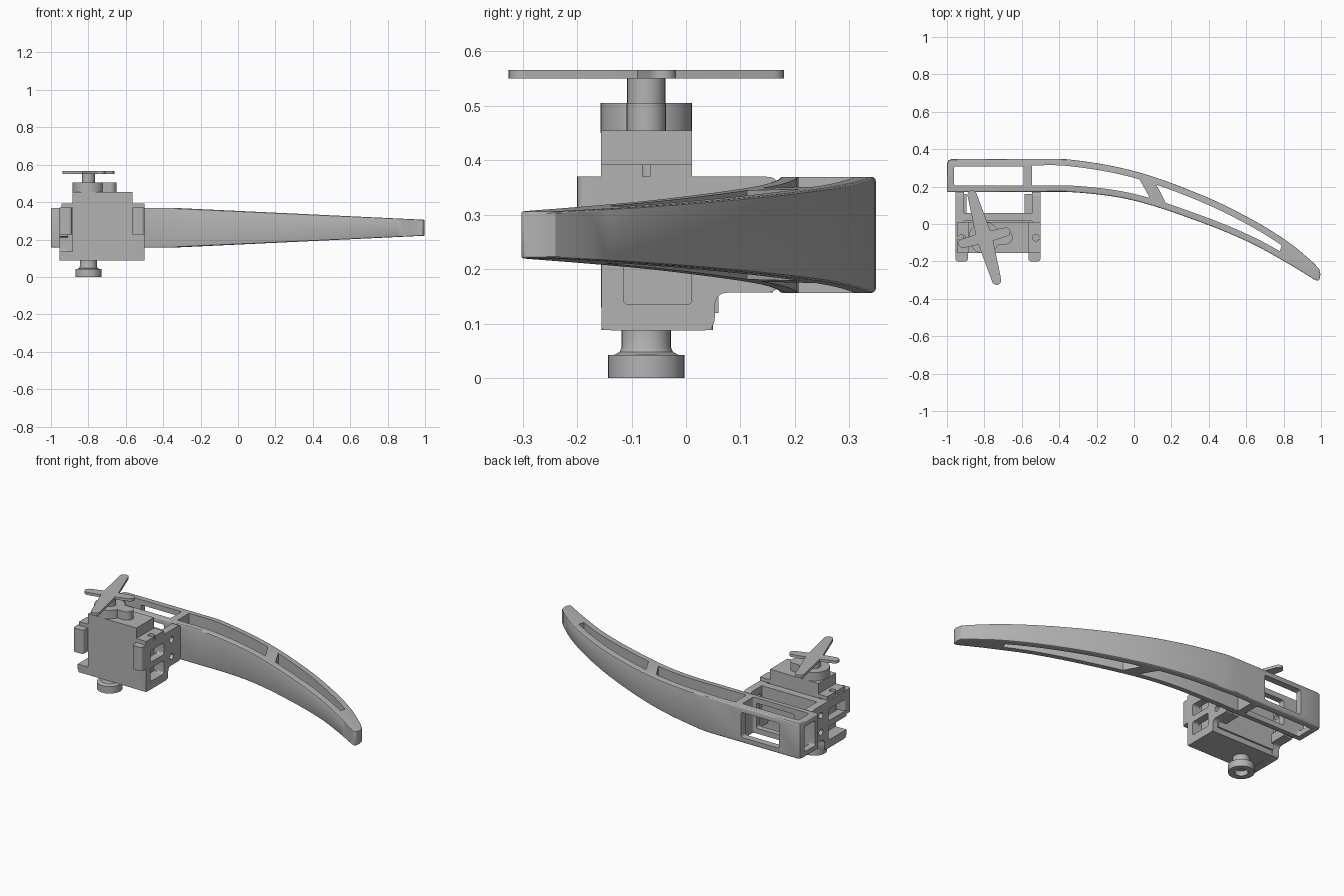
import bpy, bmesh, math
from mathutils import Vector

if "Cube" in bpy.data.objects:
    bpy.data.objects.remove(bpy.data.objects["Cube"])

mat = bpy.data.materials.new("plain_grey")
mat.use_nodes = True
mat.diffuse_color = (0.45, 0.45, 0.45, 1)
mat.node_tree.nodes["Principled BSDF"].inputs["Base Color"].default_value = mat.diffuse_color


def finish(name, bm):
    bmesh.ops.recalc_face_normals(bm, faces=bm.faces)
    me = bpy.data.meshes.new(name)
    bm.to_mesh(me)
    bm.free()
    me.materials.append(mat)
    ob = bpy.data.objects.new(name, me)
    bpy.context.collection.objects.link(ob)
    return ob


def prism(name, pts, lo, hi, axis="z", bevel=0):
    """Extrude a profile: (x, y) along z, (y, z) along x or (x, z) along y."""
    place = {"z": lambda a, b, c: (a, b, c), "x": lambda a, b, c: (c, a, b),
             "y": lambda a, b, c: (a, c, b)}[axis]
    bm = bmesh.new()
    rings = [[bm.verts.new(place(a, b, c)) for a, b in pts] for c in (lo, hi)]
    for ring in rings:
        bm.faces.new(ring)
    for i in range(len(pts)):
        j = (i + 1) % len(pts)
        bm.faces.new((rings[0][i], rings[0][j], rings[1][j], rings[1][i]))
    bmesh.ops.recalc_face_normals(bm, faces=bm.faces)
    if bevel:
        sharp = [e for e in bm.edges if e.calc_face_angle(0) > 1.0]
        bmesh.ops.bevel(bm, geom=sharp, offset=bevel, segments=3, profile=0.5, affect="EDGES")
    return finish(name, bm)


def rounded(pts, r, steps=5):
    """Round every corner of a polygon with a quadratic arc."""
    out = []
    for i, p in enumerate(pts):
        p, a, b = Vector(p), Vector(pts[i - 1]), Vector(pts[(i + 1) % len(pts)])
        s = p + (a - p).normalized() * min(r, (a - p).length * 0.45)
        e = p + (b - p).normalized() * min(r, (b - p).length * 0.45)
        for k in range(steps + 1):
            t = k / steps
            out.append(tuple(s * (1 - t) ** 2 + p * 2 * t * (1 - t) + e * t * t))
    return out


def rect(a0, a1, b0, b1, r=0.012):
    pts = [(a0, b0), (a1, b0), (a1, b1), (a0, b1)]
    return rounded(pts, r) if r else pts


def circle(a, b, r, n=32):
    return [(a + r * math.cos(math.tau * i / n), b + r * math.sin(math.tau * i / n)) for i in range(n)]


def lathe(name, x, y, profile, n=40):
    bm = bmesh.new()
    verts = [bm.verts.new((x + r, y, z)) for r, z in profile]
    for a, b in zip(verts, verts[1:]):
        bm.edges.new((a, b))
    bmesh.ops.spin(bm, geom=bm.verts[:] + bm.edges[:], cent=(x, y, 0), axis=(0, 0, 1),
                   angle=math.tau, steps=n)
    bmesh.ops.remove_doubles(bm, verts=bm.verts, dist=1e-5)
    return finish(name, bm)


def cut(ob, cutters):
    """Subtract the cutters, bake the result and discard them."""
    for c in cutters:
        c.hide_render = True
        m = ob.modifiers.new("cut", "BOOLEAN")
        m.operation, m.solver, m.object = "DIFFERENCE", "EXACT", c
    bpy.context.view_layer.update()
    me = bpy.data.meshes.new_from_object(ob.evaluated_get(bpy.context.evaluated_depsgraph_get()))
    ob.modifiers.clear()
    ob.data = me
    for c in cutters:
        bpy.data.objects.remove(c)
    return ob


def curve(pts):
    """Smooth height function through points sorted by x."""
    n = len(pts)
    slope = []
    for i in range(n):
        a, b = pts[max(i - 1, 0)], pts[min(i + 1, n - 1)]
        slope.append((b[1] - a[1]) / (b[0] - a[0]))

    def f(x):
        i = max(k for k in range(n - 1) if k == 0 or pts[k][0] <= x)
        h = pts[i + 1][0] - pts[i][0]
        t = (x - pts[i][0]) / h
        return ((2 * t**3 - 3 * t**2 + 1) * pts[i][1] + (t**3 - 2 * t**2 + t) * h * slope[i]
                + (3 * t**2 - 2 * t**3) * pts[i + 1][1] + (t**3 - t**2) * h * slope[i + 1])
    return f


def span(a, b, n):
    return [a + (b - a) * i / n for i in range(n + 1)]


# Curved arm: outer and inner edges, hollowed by three through slots
outer = curve([(-1, .347), (-.6, .347), (-.35, .345), (0, .283), (.35, .16), (.62, .03), (.83, -.1), (.98, -.225)])
inner = curve([(-1, .17), (-.6, .17), (-.3, .168), (0, .125), (.35, .012), (.62, -.1), (.83, -.215), (.96, -.295)])
MID, HALF = 0.263, 0.1065
xs = span(-.4, .96, 36)
outline = ([(-1, .17), (-1, .322), (-.993, .34), (-.975, .347)] + [(x, outer(x)) for x in xs]
           + [(.99, -.24), (.997, -.27), (.99, -.302), (.975, -.302)]
           + [(x, inner(x)) for x in reversed(xs)])
arm = prism("curved_arm", outline, MID - HALF, MID + HALF, bevel=0.008)


def slot(top0, top1, low0, low1):
    def rail(f, x):
        return 0.035 * math.hypot(1, (f(x + .01) - f(x - .01)) / .02)
    pts = [(x, outer(x) - rail(outer, x)) for x in span(top0, top1, 24)]
    pts += [(x, inner(x) + rail(inner, x)) for x in span(low1, low0, 24)]
    return prism("slot", pts, 0, .6)


cut(arm, [prism("slot", rect(-.962, -.59, .205, .308), 0, .6),
          slot(-.545, .03, -.545, .085), slot(.12, .79, .17, .78),
          prism("window", rect(-.86, -.61, .188, .338), .1, .5, "y"),
          prism("end_window", rect(.205, .305, .188, .338), -1.1, -.9, "x")])
# Taper the arm height towards the tip
bm = bmesh.new()
bm.from_mesh(arm.data)
bmesh.ops.bisect_plane(bm, geom=bm.verts[:] + bm.edges[:] + bm.faces[:],
                       plane_co=(-.35, 0, 0), plane_no=(1, 0, 0))
for v in bm.verts:
    v.co.z = MID + (v.co.z - MID) * (1 - 0.6 * max(0, v.co.x + .35) / 1.35)
bm.to_mesh(arm.data)
bm.free()

# Cradle side plates with windows, screw holes and front ears
side = [(-.155, .087), (.053, .087), (.053, .157), (.172, .157), (.172, .37),
        (-.155, .37)]
for name, x0, x1, e0, e1 in (("left_side_plate", -.545, -.5, -.565, -.5),
                             ("right_side_plate", -.955, -.91, -.955, -.888)):
    plate = prism(name, rounded(side, .025), x0, x1, "x")
    front = -.115 if x0 > -.7 else -.25
    cutters = [prism("hole", circle(.085, z, .018, 20), x0 - .1, x1 + .1, "x") for z in (.21, .31)]
    cutters += [prism("win", rect(front, .012, a, b), x0 - .1, x1 + .1, "x")
                for a, b in ((.135, .215), (.25, .32))]
    cut(plate, cutters)
    prism(name.replace("plate", "ear"), rect(e0, e1, -.2, -.14, .018), .228, .37)
    # Inner clip joining the plate to the arm
    c0, c1 = (-.585, -.545) if x0 > -.7 else (-.912, -.895)
    prism(name.replace("plate", "clip"), rect(c0, c1, .06, .16, 0), .157, .21)

# Cradle floor, front wall and back wall
prism("cradle_floor", rounded([(-.955, -.155), (-.5, -.155), (-.5, .05), (-.955, .05)], .01), .088, .135)
prism("cradle_front_wall", rect(-.885, -.5, -.155, -.12, 0), .09, .37)
prism("cradle_back_wall", rect(-.91, -.53, .015, .06, 0), .12, .37)

# Motor body with mounting tabs and rounded gear cover
AX, AY = -.8, -.073
prism("motor_body", rect(-.885, -.565, -.156, .011, 0), .13, .455)
tabs = prism("motor_tabs", rect(-.945, -.5, -.156, .011, 0), .37, .392)
cut(tabs, [prism("hole", circle(x, AY, .018, 20), .3, .5) for x in (-.92, -.525)]
    + [prism("gap", rect(a, b, AY - .007, AY + .007, 0), .3, .5) for a, b in ((-.96, -.92), (-.525, -.48))])
prism("gear_cover", circle(AX, AY, .084, 40), .45, .505)
prism("small_gear_cover", circle(-.685, AY, .036), .45, .505)
prism("gear_cover_bridge", rect(-.76, -.685, AY - .036, AY + .036, 0), .45, .505)
prism("drive_shaft", circle(AX, AY, .035), .5, .552)

# Crossed horn on the shaft: a long tapered arm and a short one
for name, length, wide, tip, turn in (("long_horn", .262, .043, .025, 106), ("short_horn", .143, .03, .024, 15)):
    ux = Vector((math.cos(math.radians(turn)), math.sin(math.radians(turn))))
    uy = Vector((-ux.y, ux.x))
    half = [(0, -wide)] + [(length - tip + tip * math.cos(a), tip * math.sin(a))
                           for a in span(-math.pi / 2, math.pi / 2, 10)] + [(0, wide)]
    pts = half + [(-a, -b) for a, b in half[1:-1]]
    prism(name, [tuple(Vector((AX, AY)) + ux * a + uy * b) for a, b in pts], .55, .566)

# Foot knob with a flared neck and a hollow underside
lathe("foot_knob", AX, AY, [(0, .03), (.036, .03), (.036, 0), (.07, 0), (.07, .042), (.058, .043),
                            (.049, .048), (.045, .057), (.045, .095), (0, .095)])

# Smooth curved faces while keeping hard edges
for ob in bpy.context.scene.objects:
    if ob.type == "MESH":
        ob.select_set(True)
        bpy.context.view_layer.objects.active = ob
bpy.ops.object.shade_smooth_by_angle(angle=math.radians(30))
